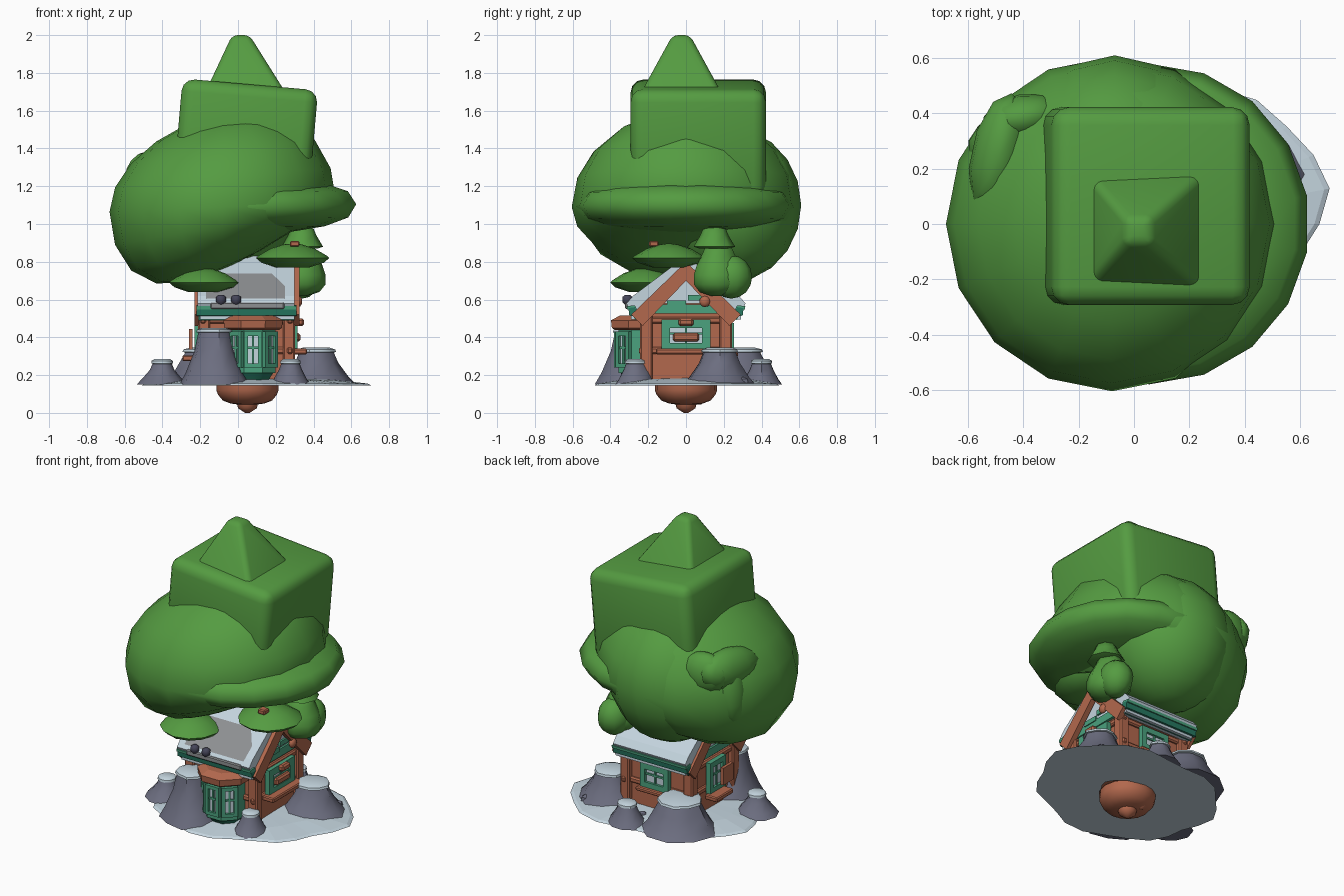
import bpy, bmesh, math, random
from mathutils import Matrix, Vector

if "Cube" in bpy.data.objects:
    bpy.data.objects.remove(bpy.data.objects["Cube"])

random.seed(4)
COL = {"leaf green": (.09, .33, .053), "brick brown": (.45, .14, .075), "snow": (.55, .66, .73),
       "rock": (.15, .155, .215), "trim green": (.07, .36, .21), "dark green": (.02, .19, .12),
       "panel grey": (.27, .28, .29), "lamp dark": (.06, .06, .10)}
MAT = {}
for n, c in COL.items():
    MAT[n] = bpy.data.materials.new(n)
    MAT[n].diffuse_color = (*c, 1)
LEAF, BROWN, SNOW, ROCK, TRIM, DARK, PANEL, LAMP = COL


def finish(name, bm, *mats, smooth=None, mtx=None):
    if mtx:
        bm.transform(mtx)
    bmesh.ops.recalc_face_normals(bm, faces=bm.faces)
    me = bpy.data.meshes.new(name)
    bm.to_mesh(me)
    bm.free()
    ob = bpy.data.objects.new(name, me)
    bpy.context.collection.objects.link(ob)
    for m in mats:
        me.materials.append(MAT[m])
    if smooth:
        bpy.ops.object.select_all(action='DESELECT')
        ob.select_set(True)
        bpy.context.view_layer.objects.active = ob
        bpy.ops.object.shade_smooth_by_angle(angle=math.radians(smooth))
    return ob


def box(name, c, s, mat, bevel=0, mtx=None, seg=1, smooth=None):
    bm = bmesh.new()
    bmesh.ops.create_cube(bm, size=1)
    bmesh.ops.scale(bm, vec=s, verts=bm.verts)
    if bevel:
        bmesh.ops.bevel(bm, geom=bm.edges[:], offset=bevel, segments=seg, affect='EDGES', profile=.5)
    m = Matrix.Translation(c)
    return finish(name, bm, mat, mtx=mtx @ m if mtx else m, smooth=smooth)


def ellipsoid(name, c, r, rot=(0, 0, 0), seg=16, rings=10, warp=None, mat=LEAF):
    bm = bmesh.new()
    bmesh.ops.create_uvsphere(bm, u_segments=seg, v_segments=rings, radius=1)
    for v in bm.verts:
        v.co = warp(v.co) if warp else Vector([a * b for a, b in zip(v.co, r)])
    m = Matrix.Translation(c)
    for ang, ax in zip(rot, "XYZ"):
        m = m @ Matrix.Rotation(math.radians(ang), 4, ax)
    return finish(name, bm, mat, smooth=75, mtx=m)


def lathe(name, c, prof, mats, seg=12, jit=0, cap_z=None, smooth=45, turn=0):
    """Revolve (radius, z) points; faces above cap_z take the second colour."""
    bm = bmesh.new()
    wob = [1 + random.uniform(-jit, jit) for _ in range(seg)]
    rings = []
    for r, z in prof:
        rings.append([bm.verts.new((c[0] + r * w * math.cos(2 * math.pi * i / seg + turn),
                                    c[1] + r * w * math.sin(2 * math.pi * i / seg + turn), z))
                      for i, w in enumerate(wob)])
    for a, b in zip(rings, rings[1:]):
        for i in range(seg):
            bm.faces.new((a[i], a[(i + 1) % seg], b[(i + 1) % seg], b[i]))
    bm.faces.new(rings[0])
    bm.faces.new(rings[-1])
    if cap_z:
        for f in bm.faces:
            f.material_index = int(f.calc_center_median().z > cap_z)
    return finish(name, bm, *mats, smooth=smooth)


def prism(name, pts, x0, x1, mat):
    """Extrude a (y, z) outline along x."""
    bm = bmesh.new()
    a, b = ([bm.verts.new((x, y, z)) for y, z in pts] for x in (x0, x1))
    bm.faces.new(a)
    bm.faces.new(b)
    for i in range(len(pts)):
        j = (i + 1) % len(pts)
        bm.faces.new((a[i], a[j], b[j], b[i]))
    return finish(name, bm, mat)


def window(name, c, turn, w, h, t=.034):
    """Framed window facing -y, turned about z."""
    m = Matrix.Translation(c) @ Matrix.Rotation(math.radians(turn), 4, 'Z')
    box(name + "_pane", (0, 0, 0), (w - t, .008, h - t), SNOW, mtx=m)
    for s in (-1, 1):
        box(name + "_side", (s * (w - t) / 2, -.005, 0), (t, .03, h), TRIM, mtx=m)
        box(name + "_rail", (0, -.005, s * (h - t) / 2), (w, .03, t), TRIM, mtx=m)
    box(name + "_mullion", (0, -.004, 0), (.012, .016, h), TRIM, mtx=m)
    box(name + "_crossbar", (0, -.004, .01), (w, .016, .012), TRIM, mtx=m)


# --- snowy ground plate, reaching out toward the back right
bm = bmesh.new()
N = 26
rows = []
for k, z in ((.3, .145), (1, .145), (.97, .155), (.7, .175), (.3, .185)):
    rows.append([])
    for i in range(N):
        a = 2 * math.pi * i / N
        w = 1 + .04 * math.sin(3 * a + 1) + .04 * math.sin(7 * a) + .2 * max(0, math.cos(a - .85)) ** 4
        rows[-1].append(bm.verts.new((.06 + .57 * w * k * math.cos(a), .46 * w * k * math.sin(a), z)))
for a, b in zip(rows, rows[1:]):
    for i in range(N):
        bm.faces.new((a[i], a[(i + 1) % N], b[(i + 1) % N], b[i]))
finish("ground", bm, SNOW)

# --- brown bulb below the ground
lathe("bulb", (.05, 0), [(.012, 0), (.05, .025), (.055, .045), (.09, .05), (.13, .065), (.155, .095),
                         (.165, .12), (.165, .16)], [BROWN], 16)
lathe("bulb_knob", (.0, .07), [(.01, .045), (.03, .06), (.03, .1)], [BROWN], 8)

# --- rock mounds with snow caps: x, y, top z, top radius, foot radius
for x, y, h, r, f in ((-.13, -.29, .445, .085, .19), (-.4, -.15, .28, .05, .13), (.28, -.27, .28, .05, .11),
                      (.41, .18, .34, .09, .2), (.14, .4, .28, .055, .12), (-.15, .27, .34, .12, .23)):
    d = h - .15
    lathe("rock_mound", (x, y), [(f, .15), (f * .72 + r * .2, .15 + d * .22), (r * 1.25, .15 + d * .6),
                                 (r, h - .02), (r * 1.12, h - .018), (r * 1.08, h - .004), (r * .8, h + .005)],
          [ROCK, SNOW], 10, .08, h - .021)
for x, y in ((.5, .3), (-.2, .36), (.1, .3)):
    lathe("stone", (x, y), [(.03, .15), (.025, .18), (.01, .19)], [ROCK], 6, .2)

# --- house body, posts and plank bands
prism("house_walls", [(-.21, .17), (.21, .17), (.21, .53), (0, .76), (-.21, .53)], -.18, .27, BROWN)
for x in (-.18, .27):
    for y in (-.21, .21):
        box("corner_post", (x, y, .34), (.065, .065, .36), BROWN, .008)
for z in (.33, .49):
    for s in (-1, 1):
        box("side_beam", (.045, s * .212, z), (.47, .03, .035), BROWN, .008)
    for x in (-.185, .275):
        box("end_beam", (x, 0, z), (.03, .5, .035), BROWN, .008)

# --- roof: snow slabs, green eaves, brown gable boards
for s in (-1, 1):
    prism("roof_deck", [(0, .74), (s * .27, .49), (s * .28, .52), (0, .78)], -.21, .3, DARK)
    prism("roof_snow", [(0, .765), (s * .26, .535), (s * .3, .55), (s * .315, .58), (s * .28, .62), (0, .83)],
          -.215, .3, SNOW)
    prism("eave_board", [(s * .255, .51), (s * .3, .515), (s * .305, .555), (s * .27, .56)], -.22, .31, DARK)
    prism("eave_trim", [(s * .26, .548), (s * .312, .548), (s * .314, .565), (s * .27, .57)], -.22, .31, TRIM)
    prism("eave_snow", [(s * .24, .495), (s * .29, .495), (s * .29, .512), (s * .24, .512)], -.2, .3, SNOW)
    for x0, x1 in ((.29, .325), (-.23, -.21)):
        prism("gable_board", [(0, .70), (s * .23, .46), (s * .29, .52), (0, .8)], x0, x1, BROWN)
for x in (.274, -.186):
    prism("gable_panel", [(-.14, .58), (.14, .58), (0, .74)], x - .008, x + .008, SNOW)
    box("gable_beam", (x, 0, .55), (.03, .36, .05), TRIM)
box("gable_lattice", (.285, .06, .61), (.02, .1, .03), TRIM)
box("gable_bar", (.285, -.05, .58), (.02, .1, .03), TRIM)
bm = bmesh.new()
top, mid, low = (-.125, .737), (-.215, .67), (-.302, .605)
bm.faces.new([bm.verts.new((x, *p)) for x, p in ((-.17, low), (.25, low), (.25, mid), (.18, top), (-.17, top))])
bmesh.ops.solidify(bm, geom=bm.faces[:], thickness=.008)
finish("roof_panel", bm, PANEL)
box("roof_shelf", (.05, -.31, .567), (.39, .025, .035), PANEL, .006)
for x in (-.09, -.01):
    lathe("roof_lamp", (x, -.31), [(.012, .572), (.025, .585), (.027, .6), (.025, .615), (.012, .625)], [LAMP], 8)
    box("lamp_arm", (x, -.285, .6), (.012, .05, .012), LAMP)
box("chimney_stub", (.3, -.17, .895), (.05, .05, .03), BROWN, .006)

# --- bay window on the front
B = (.08, -.24)
lathe("bay_foot", B, [(.08, .16), (.12, .22)], [DARK], 8, turn=math.pi / 8)
lathe("bay_body", B, [(.128, .21), (.128, .45)], [TRIM], 8, turn=math.pi / 8, smooth=None)
lathe("bay_roof", B, [(.15, .44), (.165, .45), (.17, .49), (.12, .515)], [BROWN], 8, turn=math.pi / 8, smooth=None)
for k in (-45, 0, 45):
    a = math.radians(k - 90)
    window("bay_window", (B[0] + .12 * math.cos(a), B[1] + .12 * math.sin(a), .335), k, .096, .19, .022)

# --- windows, shelves and small fittings on the other walls
window("right_window", (.295, 0, .41), 90, .26, .17, .045)
box("flower_box", (.31, 0, .40), (.04, .14, .045), BROWN, .01)
box("right_bench", (.325, 0, .325), (.08, .32, .03), BROWN, .006)
box("right_lantern", (.33, 0, .48), (.04, .08, .04), BROWN, .01)
window("back_window", (.05, .235, .4), 180, .2, .15)
box("back_ledge", (.05, .25, .31), (.24, .05, .025), BROWN, .006)
window("left_window", (-.21, 0, .4), -90, .16, .2)
box("left_shutter", (-.25, -.06, .39), (.02, .1, .11), BROWN)
box("left_step", (-.25, .02, .29), (.09, .17, .03), BROWN, .006)
ellipsoid("gable_round", (.32, .1, .59), (.02, .03, .03), seg=8, rings=6, mat=BROWN)

# --- flat leafy caps over the roof
for x, y, z, r in ((-.18, -.22, .64, .18), (.29, -.09, .77, .19)):
    lathe("leaf_cap", (x, y), [(r * .45, z), (r * .85, z + .025), (r, z + .05), (r * .93, z + .062),
                               (r * .6, z + .1), (r * .25, z + .122), (.01, z + .126)], [LEAF], 12, .03, smooth=70)

# --- small bush tree by the right wall
lathe("bush", (.325, .17), [(.04, .62), (.1, .64), (.13, .68), (.13, .73), (.115, .78), (.085, .84),
                            (.06, .9)], [LEAF], 10, .08, smooth=75)
lathe("bush_top", (.34, .15), [(.08, .87), (.11, .88), (.075, .94), (.06, .975), (.03, .985)], [LEAF], 8, smooth=60)
ellipsoid("bush_lobe", (.34, .24, .72), (.1, .11, .115), seg=10, rings=8)


# --- main canopy: fuller and lower toward the left
def canopy_shape(p):
    k = .5 + .09 * p.x if p.z > 0 else .335 - .25 * p.x
    return Vector((p.x * .6, p.y * .605, p.z * k + .025 * p.x))


def disc_shape(p):
    return Vector((p.x * .58, p.y * .58, math.copysign(abs(p.z) ** .8, p.z) * .15))


ellipsoid("canopy", (-.08, 0, 1.09), None, warp=canopy_shape)
ellipsoid("canopy_back", (-.07, .23, 1.1), (.38, .38, .41), seg=14)
ellipsoid("canopy_disc", (.055, 0, 1.095), None, (0, -1, 0), seg=18, rings=8, warp=disc_shape)
ellipsoid("canopy_knot", (-.49, .25, 1.25), (.1, .23, .13), (8, 0, -12), seg=10, rings=8)
ellipsoid("canopy_knot_arm", (-.40, .385, 1.25), (.15, .085, .13), (0, 0, 10), seg=10, rings=8)
ellipsoid("canopy_knot_tail", (-.50, .27, 1.13), (.1, .11, .22), (0, 8, 0), seg=10, rings=8)

# --- rounded cube canopy, tilted, and rounded pyramid on top
tilt = Matrix.Translation((.04, .065, 1.45)) @ Matrix.Rotation(math.radians(5), 4, 'Y')
box("canopy_cube", (0, 0, 0), (.72, .715, .58), LEAF, .065, tilt, 3, 75)
bm = bmesh.new()
bmesh.ops.create_cone(bm, cap_ends=True, segments=4, radius1=.36, radius2=.065, depth=.38,
                      matrix=Matrix.Rotation(math.pi / 4, 4, 'Z'))
for v in bm.verts:
    if v.co.z > 0:
        v.co.x -= .03
bmesh.ops.bevel(bm, geom=bm.edges[:], offset=.028, segments=3, affect='EDGES', profile=.5)
finish("canopy_tip", bm, LEAF, smooth=75, mtx=Matrix.Translation((.045, -.025, 1.81)))

for m in bpy.data.materials:
    if m.users and not m.is_grease_pencil:
        m.use_nodes = True
        m.node_tree.nodes["Principled BSDF"].inputs["Base Color"].default_value = m.diffuse_color
